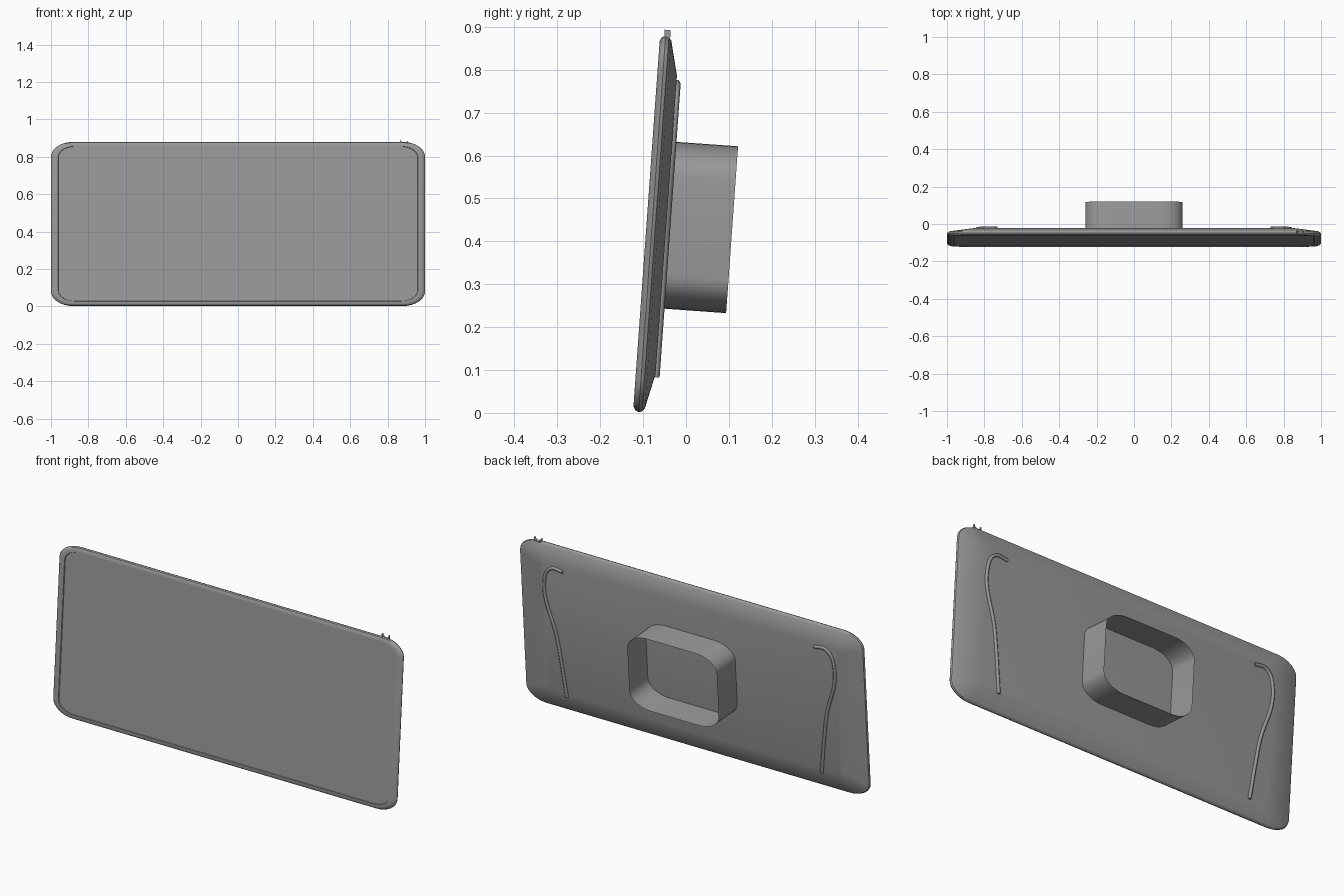
import bpy, bmesh, math
from mathutils import Matrix

cube = bpy.data.objects.get("Cube")
if cube:
    bpy.data.objects.remove(cube, do_unlink=True)

HALF_W, HALF_H, SQUASH = 1.0, 0.44, 0.65
# Everything is built upright around the panel centre, then leaned back
LEAN = Matrix.Translation((0, -0.092, 0.4415)) @ Matrix.Rotation(math.radians(-4.1), 4, 'X')

grey = bpy.data.materials.new("grey plastic")
grey.use_nodes = True
grey.diffuse_color = (0.32, 0.32, 0.32, 1)
grey.node_tree.nodes["Principled BSDF"].inputs["Base Color"].default_value = grey.diffuse_color


def outline(half_w, half_h, radius, steps=8):
    """Rounded rectangle whose corners are wider than they are tall."""
    points = []
    for k, (sx, sz) in enumerate([(1, 1), (-1, 1), (-1, -1), (1, -1)]):
        cx, cz = sx * (half_w - radius), sz * (half_h - radius * SQUASH)
        for i in range(steps + 1):
            a = math.pi / 2 * (k + i / steps)
            points.append((cx + radius * math.cos(a), cz + radius * SQUASH * math.sin(a)))
    return points


def finish(obj):
    obj.data.materials.append(grey)
    obj.matrix_world = LEAN
    bpy.context.collection.objects.link(obj)
    return obj


def loft(name, half_w, half_h, radius, sections, cap_first=False, cap_last=False):
    """Skin rounded outlines given as (inset, depth) pairs."""
    bm = bmesh.new()
    rings = []
    for inset, depth in sections:
        pts = outline(half_w - inset, half_h - inset * SQUASH, max(radius - inset * 0.8, 0.04))
        rings.append([bm.verts.new((x, depth, z)) for x, z in pts])
    for a, b in zip(rings, rings[1:]):
        for i in range(len(a)):
            j = (i + 1) % len(a)
            bm.faces.new((a[i], a[j], b[j], b[i]))
    if cap_first:
        bm.faces.new(rings[0][::-1])
    if cap_last:
        bm.faces.new(rings[-1])
    mesh = bpy.data.meshes.new(name)
    bm.to_mesh(mesh)
    bm.free()
    obj = finish(bpy.data.objects.new(name, mesh))
    bpy.ops.object.select_all(action='DESELECT')
    obj.select_set(True)
    bpy.context.view_layer.objects.active = obj
    bpy.ops.object.shade_smooth_by_angle(angle=math.radians(35))
    return obj


# Housing: rounded rim and sloping back shell, with the recessed screen face
loft("housing", HALF_W, HALF_H, 0.12,
     [(0.04, 0.004), (0.038, 0.0), (0.02, 0.0), (0.006, 0.005), (0, 0.013),
      (0.004, 0.021), (0.016, 0.027), (0.14, 0.046)], cap_first=True, cap_last=True)

# Open mounting collar on the back
loft("mount_collar", 0.26, 0.195, 0.12, [(0, 0.04), (0, 0.2)])

# Raised curved ridges on both sides of the back
for side, label in ((1, "left"), (-1, "right")):
    curve = bpy.data.curves.new(label + "_ridge", 'CURVE')
    curve.dimensions = '3D'
    curve.bevel_depth = 0.009
    curve.bevel_resolution = 1
    curve.use_fill_caps = True
    path = [(0.73, 0.325), (0.8, 0.325), (0.84, 0.26), (0.78, -0.06), (0.74, -0.355)]
    spline = curve.splines.new('BEZIER')
    spline.bezier_points.add(len(path) - 1)
    for point, (x, z) in zip(spline.bezier_points, path):
        point.co = (side * x, 0.047, z)
        point.handle_left_type = point.handle_right_type = 'AUTO'
    finish(bpy.data.objects.new(label + "_ridge", curve))

# Small button on the top edge
button = loft("power_button", 0.02, 0.004, 0.004, [(0, 0.01), (0, 0.024)], True, True)
button.matrix_world = LEAN @ Matrix.Translation((0.89, 0, 0.432))
